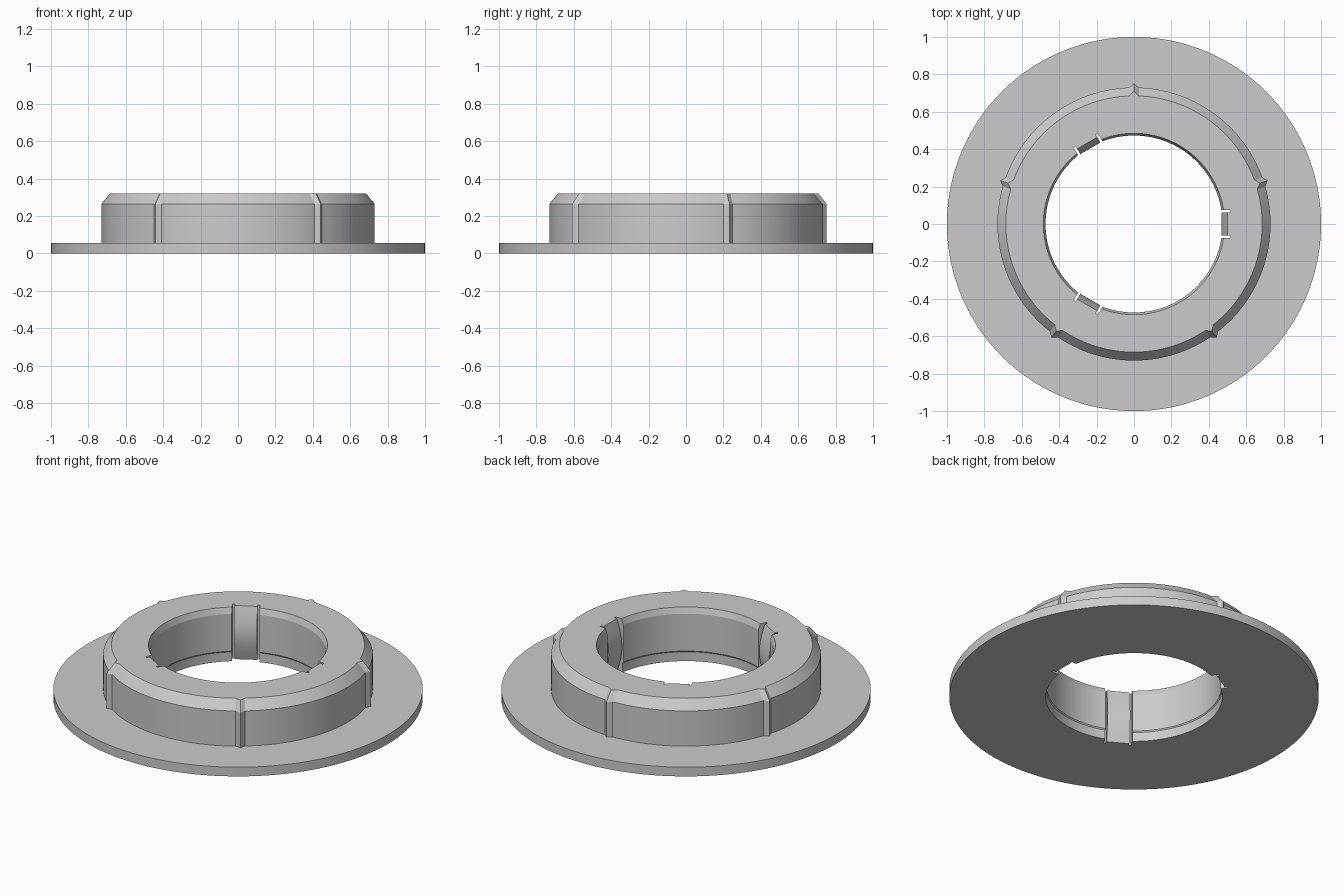
import bpy, bmesh, math
from mathutils import Matrix, Vector

if "Cube" in bpy.data.objects:
    bpy.data.objects.remove(bpy.data.objects["Cube"])

grey = bpy.data.materials.new("light grey plastic")
grey.use_nodes = True
COLOUR = (0.6, 0.6, 0.6, 1)
grey.diffuse_color = COLOUR
grey.node_tree.nodes["Principled BSDF"].inputs["Base Color"].default_value = COLOUR

HEIGHT = 0.32
FLANGE = 0.055
SHOULDER = 0.265


def finish(bm, name, angle=0.0):
    """Turn a bmesh into an object, turned about the vertical axis."""
    bmesh.ops.recalc_face_normals(bm, faces=bm.faces)
    bmesh.ops.rotate(bm, verts=bm.verts, matrix=Matrix.Rotation(angle, 3, "Z"))
    mesh = bpy.data.meshes.new(name)
    bm.to_mesh(mesh)
    bm.free()
    mesh.materials.append(grey)
    obj = bpy.data.objects.new(name, mesh)
    bpy.context.collection.objects.link(obj)
    return obj


def lathe(profile, name, steps=160):
    """Revolve a closed (radius, z) profile."""
    bm = bmesh.new()
    verts = [bm.verts.new((r, 0, z)) for r, z in profile]
    edges = [bm.edges.new((v, verts[i - 1])) for i, v in enumerate(verts)]
    bmesh.ops.spin(bm, geom=verts + edges, cent=(0, 0, 0), axis=(0, 0, 1),
                   angle=math.tau, steps=steps)
    bmesh.ops.remove_doubles(bm, verts=bm.verts, dist=0.0001)
    return finish(bm, name)


def extrude(profile, half_width, name, angle):
    """Extrude a closed (radius, z) profile sideways."""
    bm = bmesh.new()
    face = bm.faces.new([bm.verts.new((r, -half_width, z)) for r, z in profile])
    new = bmesh.ops.extrude_face_region(bm, geom=[face])["geom"]
    bmesh.ops.translate(bm, vec=(0, 2 * half_width, 0),
                        verts=[v for v in new if isinstance(v, bmesh.types.BMVert)])
    return finish(bm, name, angle)


def smooth(obj):
    bpy.ops.object.select_all(action="DESELECT")
    obj.select_set(True)
    bpy.context.view_layer.objects.active = obj
    bpy.ops.object.shade_smooth_by_angle(angle=math.radians(15))


# Flange, hub and bore in one turned body
body = lathe([(0.478, 0), (1, 0), (1, FLANGE), (0.73, FLANGE), (0.73, SHOULDER),
              (0.685, HEIGHT), (0.485, HEIGHT), (0.473, 0.285),
              (0.473, 0.062), (0.478, 0.055)], "flanged_hub")

# Three bowed spring tabs, each set in a recess that leaves a slot on both sides
for i in range(3):
    angle = i * math.tau / 3
    box = [(0.4, -0.1), (0.517, -0.1), (0.517, 0.5), (0.4, 0.5)]
    cutter = extrude(box, 0.075, "tab_cutter", angle)
    cutter.hide_render = True
    cut = body.modifiers.new("tab recess", "BOOLEAN")
    cut.operation = "DIFFERENCE"
    cut.solver = "EXACT"
    cut.object = cutter
    bpy.context.view_layer.objects.active = body
    bpy.ops.object.modifier_apply(modifier=cut.name)
    bpy.data.objects.remove(cutter)

    bow = [(0.5 - 0.033 * math.sin(math.pi * t / 16), HEIGHT * t / 16)
           for t in range(17)]
    smooth(extrude(bow + [(0.518, HEIGHT), (0.518, 0)], 0.062,
                   f"spring_tab_{i + 1}", angle))
smooth(body)

# Five pointed ribs that follow the hub wall and its chamfer
for i in range(5):
    bm = bmesh.new()
    rings = []
    for r, z in [(0.73, FLANGE), (0.73, SHOULDER), (0.686, HEIGHT)]:
        rings.append([bm.verts.new(p) for p in
                      [(r - 0.002, -0.027, z), (r + 0.022, 0, z), (r - 0.002, 0.027, z)]])
    for low, high in zip(rings, rings[1:]):
        for k in range(3):
            bm.faces.new((low[k - 1], low[k], high[k], high[k - 1]))
    bm.faces.new(rings[0])
    bm.faces.new(rings[-1])
    finish(bm, f"hub_rib_{i + 1}", math.pi / 2 + i * math.tau / 5)
